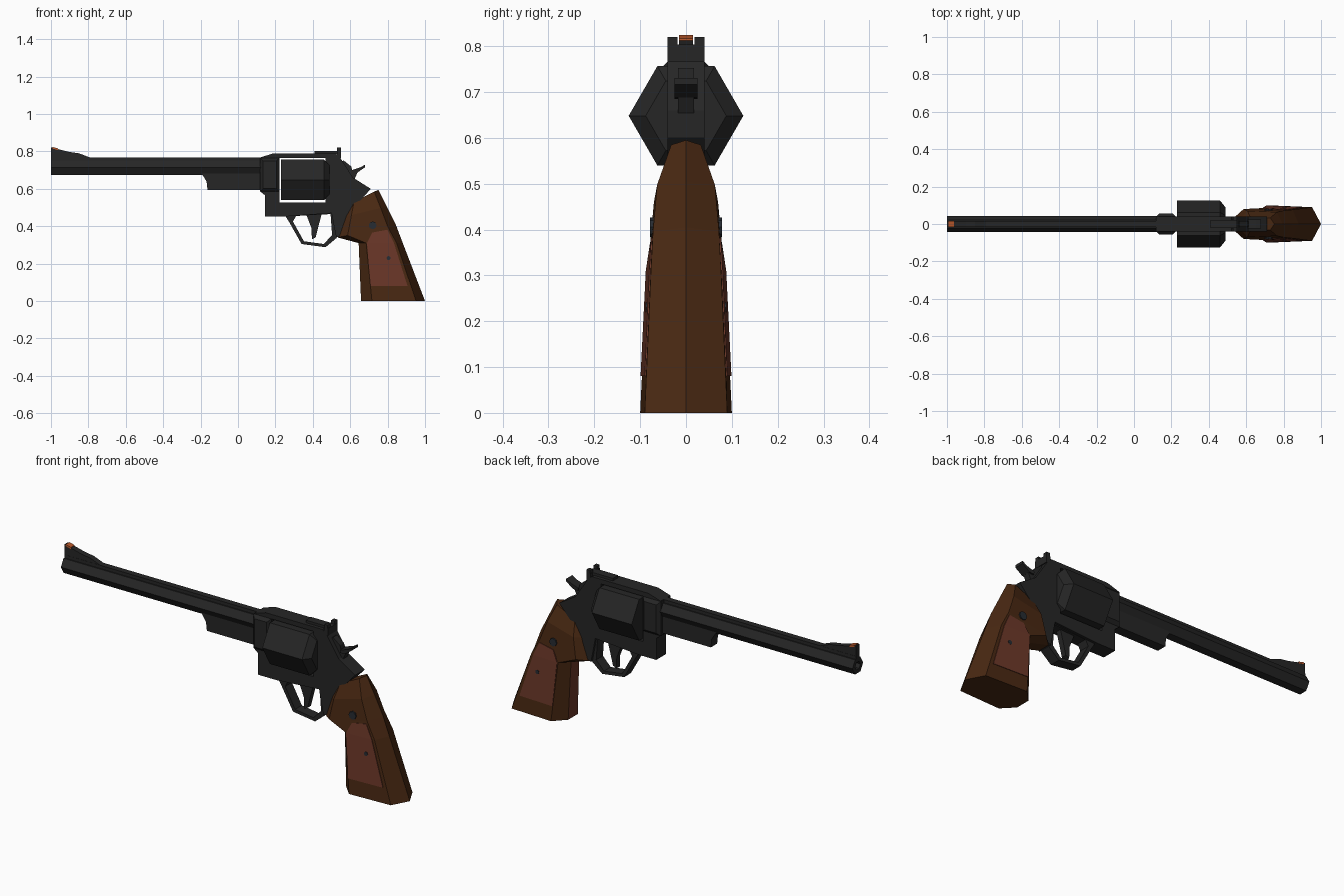
import bpy, bmesh, math
from mathutils import Vector

if "Cube" in bpy.data.objects:
    bpy.data.objects.remove(bpy.data.objects["Cube"])


def material(name, rgb):
    m = bpy.data.materials.new(name)
    m.diffuse_color = (*rgb, 1)
    m.use_nodes = True
    m.node_tree.nodes["Principled BSDF"].inputs["Base Color"].default_value = m.diffuse_color
    return m


STEEL = material("dark steel", (0.019, 0.019, 0.019))
WOOD = material("dark brown wood", (0.065, 0.021, 0.006))
RED = material("red brown wood", (0.145, 0.038, 0.021))
ORANGE = material("orange", (0.5, 0.1, 0.025))
SCREW = material("blue grey metal", (0.02, 0.025, 0.032))


def link(name, mesh, *mats):
    for m in mats:
        mesh.materials.append(m)
    ob = bpy.data.objects.new(name, mesh)
    bpy.context.collection.objects.link(ob)
    return ob


def plate(name, loops, half, mat=STEEL, y=0.0, chamfer=0.0):
    """Filled x-z outline (extra loops are holes), thickened along y."""
    cu = bpy.data.curves.new(name + "_outline", 'CURVE')
    cu.dimensions = '2D'
    cu.fill_mode = 'BOTH'
    cu.extrude = half - chamfer
    cu.bevel_depth = chamfer
    cu.bevel_resolution = 0
    cu.offset = -chamfer
    for pts in loops:
        sp = cu.splines.new('POLY')
        sp.points.add(len(pts) - 1)
        for p, (x, z) in zip(sp.points, pts):
            p.co = (x, z, 0, 1)
        sp.use_cyclic_u = True
    tmp = bpy.data.objects.new(name + "_tmp", cu)
    bpy.context.collection.objects.link(tmp)
    dg = bpy.context.evaluated_depsgraph_get()
    me = bpy.data.meshes.new_from_object(tmp.evaluated_get(dg))
    bpy.data.objects.remove(tmp)
    me.materials.clear()
    for v in me.vertices:
        x, z, d = v.co
        v.co = (x, y - d, z)
    for p in me.polygons:
        p.use_smooth = False
    return link(name, me, mat)


def box(name, x0, x1, z0, z1, half, mat=STEEL, y=0.0):
    return plate(name, [[(x0, z0), (x1, z0), (x1, z1), (x0, z1)]], half, mat, y)


def loft(name, rings, *mats):
    bm = bmesh.new()
    vs = [[bm.verts.new(p) for p in r] for r in rings]
    n = len(rings[0])
    for a, b in zip(vs, vs[1:]):
        for i in range(n):
            j = (i + 1) % n
            bm.faces.new((a[i], a[j], b[j], b[i]))
    bm.faces.new(vs[0][::-1])
    bm.faces.new(vs[-1])
    bmesh.ops.recalc_face_normals(bm, faces=bm.faces)
    me = bpy.data.meshes.new(name)
    bm.to_mesh(me)
    bm.free()
    return link(name, me, *mats)


def turned(name, steps, z, sides=6, mat=STEEL):
    """Rings of (x, radius) around an axis along x."""
    ang = [2 * math.pi * i / sides for i in range(sides)]
    return loft(name, [[(x, r * math.cos(a), z + r * math.sin(a)) for a in ang]
                       for x, r in steps], mat)


# Barrel with bore, top rib and rod housing
turned("barrel", [(-0.9, 0.022), (-1, 0.022), (-1, 0.044), (0.14, 0.044)], 0.713)
box("barrel_rib", -1, 0.16, 0.735, 0.768, 0.016)
plate("rod_housing", [[(-0.2, 0.69), (-0.168, 0.64), (-0.163, 0.595),
                       (0.13, 0.595), (0.13, 0.69)]], 0.026)

# Sights
plate("front_sight", [[(-1, 0.75), (-1, 0.822), (-0.9, 0.797), (-0.85, 0.79),
                       (-0.79, 0.767), (-0.79, 0.75)]], 0.015)
plate("front_sight_insert", [[(-0.992, 0.815), (-0.992, 0.824),
                              (-0.962, 0.8165), (-0.962, 0.807)]], 0.0155, ORANGE)
box("rear_sight_base", 0.41, 0.54, 0.785, 0.803, 0.022)
box("rear_sight_blade", 0.528, 0.552, 0.765, 0.803, 0.04)
for s, side in ((-1, "front"), (1, "back")):
    box("rear_sight_ear_" + side, 0.53, 0.55, 0.8, 0.82, 0.011, y=s * 0.029)

# Frame with cylinder window
plate("frame", [
    [(0.12, 0.768), (0.19, 0.79), (0.52, 0.79), (0.545, 0.768), (0.615, 0.66),
     (0.71, 0.6), (0.62, 0.5), (0.57, 0.36), (0.525, 0.34), (0.5, 0.47),
     (0.25, 0.452), (0.145, 0.452), (0.145, 0.565), (0.12, 0.585)],
    [(0.222, 0.528), (0.467, 0.528), (0.467, 0.766), (0.222, 0.766)]], 0.04)
plate("frame_front_collar", [[(0.118, 0.585), (0.222, 0.585),
                              (0.222, 0.766), (0.118, 0.766)]], 0.056, chamfer=0.016)

# Six-sided cylinder
turned("cylinder", [(0.229, 0.125), (0.46, 0.125), (0.49, 0.088)], 0.648)

# Trigger guard, trigger and hammer
plate("trigger_guard", [
    [(0.25, 0.46), (0.275, 0.42), (0.34, 0.305), (0.468, 0.288),
     (0.528, 0.338), (0.52, 0.48), (0.3, 0.47)],
    [(0.294, 0.425), (0.352, 0.32), (0.458, 0.305), (0.503, 0.352),
     (0.495, 0.465), (0.31, 0.455)]], 0.028)
plate("trigger", [[(0.36, 0.475), (0.45, 0.475), (0.43, 0.4), (0.415, 0.34),
                   (0.395, 0.33), (0.393, 0.39)]], 0.014)
plate("hammer", [[(0.54, 0.74), (0.565, 0.752), (0.605, 0.72), (0.612, 0.698),
                  (0.64, 0.69), (0.62, 0.645), (0.56, 0.65)]], 0.017)
plate("hammer_spur", [[(0.61, 0.7), (0.655, 0.715), (0.68, 0.73),
                       (0.68, 0.716), (0.64, 0.688), (0.612, 0.685)]], 0.025)

# Grip: sections as front x, z, back x, z, half width
SECTIONS = [(0.658, 0, 1, 0, 0.1), (0.645, 0.31, 0.881, 0.31, 0.085),
            (0.533, 0.34, 0.845, 0.405, 0.08), (0.568, 0.45, 0.795, 0.505, 0.07),
            (0.595, 0.52, 0.75, 0.595, 0.036)]


def on_section(sec, t, k):
    fx, fz, bx, bz, w = sec
    return Vector((fx + (bx - fx) * t, k * w, fz + (bz - fz) * t))


RING = [(0, -0.4), (0.17, -1), (0.86, -0.9), (1, 0), (0.86, 0.9), (0.17, 1), (0, 0.4)]
grip = loft("grip", [[on_section(s, t, k) for t, k in RING] for s in SECTIONS], WOOD, RED)
for p in grip.data.polygons:
    if p.normal.x < -0.9 and p.center.z < 0.3:
        p.material_index = 1


# Thin side panels following the grip surface
def on_side(s, t, sign):
    i = min(int(s), len(SECTIONS) - 2)
    k = sign * (1 - 0.1 * (t - 0.17) / 0.69)
    p = on_section(SECTIONS[i], t, k).lerp(on_section(SECTIONS[i + 1], t, k), s - i)
    return p + Vector((0, sign * 0.003, 0))


ROWS = [(0.258, 0.17, 0.8), (1, 0.19, 0.8), (1.85, 0.56, 0.83)]
for sign, side in ((-1, "front"), (1, "back")):
    rings = []
    for s, t0, t1 in ROWS:
        a, b = on_side(s, t0, sign), on_side(s, t1, sign)
        d = Vector((0, sign * 0.008, 0))
        rings.append([a, b, b - d, a - d])
    loft("grip_panel_" + side, rings, RED)


# Screw and pin through the grip
def cross_pin(name, x, z, r, half):
    ring = [(r * math.cos(i * math.pi / 4), r * math.sin(i * math.pi / 4)) for i in range(8)]
    loft(name, [[(x + a, y, z + b) for a, b in ring] for y in (-half, half)], SCREW)


cross_pin("grip_screw", 0.72, 0.405, 0.021, 0.079)
cross_pin("grip_pin", 0.805, 0.23, 0.011, 0.088)
